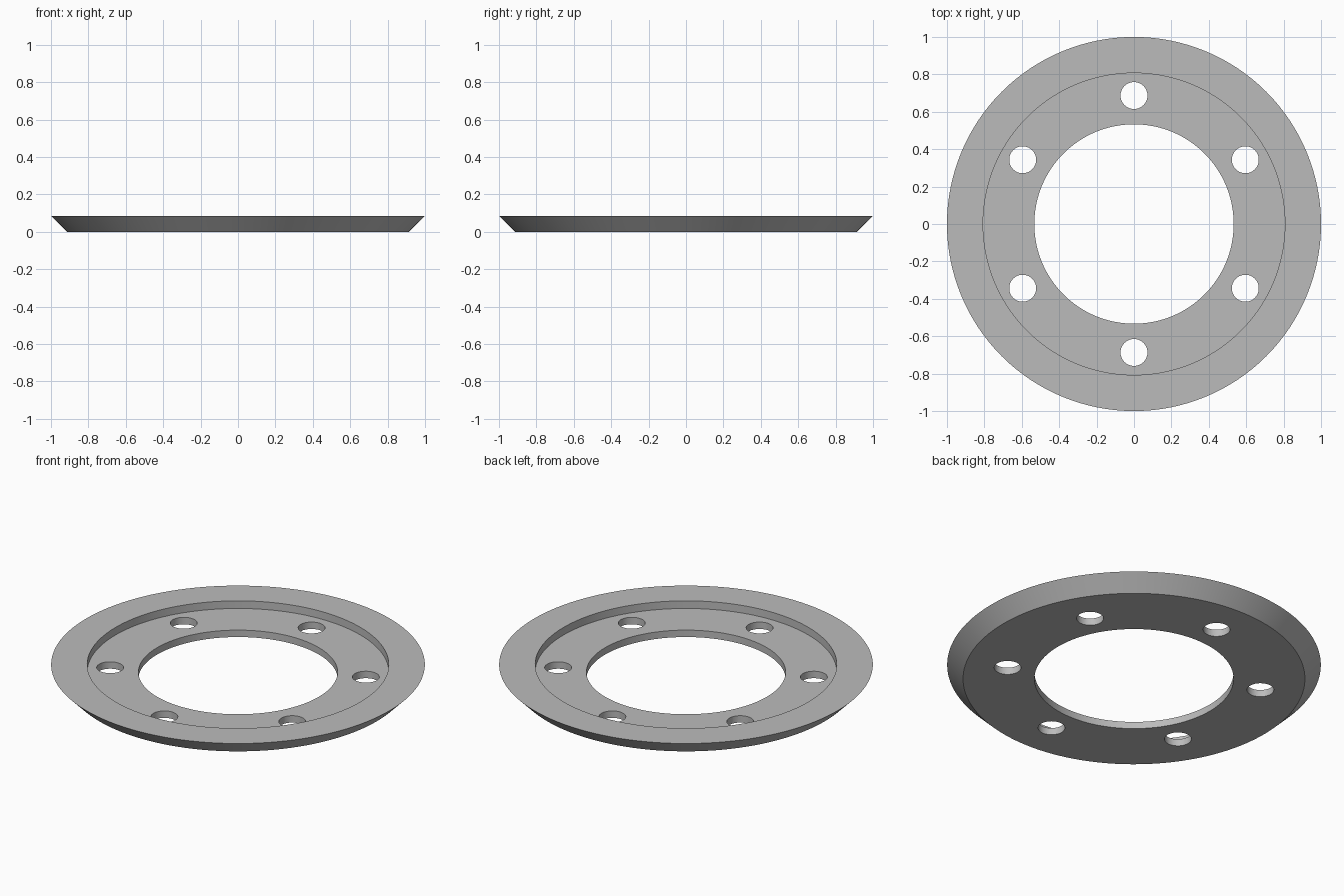
import bpy
import bmesh
from math import cos, sin, tau, radians

cube = bpy.data.objects.get("Cube")
if cube:
    bpy.data.objects.remove(cube, do_unlink=True)

SEGMENTS = 128
BOLT_COUNT = 6
BOLT_CIRCLE = 0.687
BOLT_RADIUS = 0.072

# Flat grey material
grey = bpy.data.materials.new("plain_grey")
grey.use_nodes = True
colour = (0.5, 0.5, 0.5, 1.0)
grey.diffuse_color = colour
grey.node_tree.nodes["Principled BSDF"].inputs["Base Color"].default_value = colour


def lathe(name, profile):
    """Revolve a closed (radius, height) profile around z."""
    bm = bmesh.new()
    rings = []
    for i in range(SEGMENTS):
        a = tau * i / SEGMENTS
        rings.append([bm.verts.new((r * cos(a), r * sin(a), z)) for r, z in profile])
    n = len(profile)
    for i in range(SEGMENTS):
        here, there = rings[i], rings[(i + 1) % SEGMENTS]
        for j in range(n):
            k = (j + 1) % n
            bm.faces.new((here[j], there[j], there[k], here[k]))
    bmesh.ops.recalc_face_normals(bm, faces=bm.faces)
    mesh = bpy.data.meshes.new(name)
    bm.to_mesh(mesh)
    bm.free()
    obj = bpy.data.objects.new(name, mesh)
    bpy.context.collection.objects.link(obj)
    return obj


# Ring: bevelled outer edge, raised rim, recessed inner flange
ring = lathe("flanged_ring", [
    (0.533, 0.0), (0.915, 0.0), (1.0, 0.086),
    (0.807, 0.086), (0.807, 0.041), (0.533, 0.041),
])
ring.data.materials.append(grey)

# Bolt hole cutters, all in one mesh
bm = bmesh.new()
for i in range(BOLT_COUNT):
    a = tau * i / BOLT_COUNT + tau / 4
    made = bmesh.ops.create_cone(bm, cap_ends=True, segments=48,
                                 radius1=BOLT_RADIUS, radius2=BOLT_RADIUS, depth=0.4)
    bmesh.ops.translate(bm, verts=made["verts"],
                        vec=(BOLT_CIRCLE * cos(a), BOLT_CIRCLE * sin(a), 0))
cutter_mesh = bpy.data.meshes.new("bolt_hole_cutter")
bm.to_mesh(cutter_mesh)
bm.free()
cutter_mesh.materials.append(grey)
cutter = bpy.data.objects.new("bolt_hole_cutter", cutter_mesh)
cutter.hide_render = True
bpy.context.collection.objects.link(cutter)

# Cut the holes, then drop the cutter
cut = ring.modifiers.new("bolt_holes", 'BOOLEAN')
cut.operation = 'DIFFERENCE'
cut.solver = 'EXACT'
cut.object = cutter
bpy.ops.object.select_all(action='DESELECT')
bpy.context.view_layer.objects.active = ring
ring.select_set(True)
bpy.ops.object.modifier_apply(modifier=cut.name)
bpy.data.objects.remove(cutter, do_unlink=True)

# Smooth round walls, crisp rims
bpy.ops.object.shade_smooth_by_angle(angle=radians(30))
